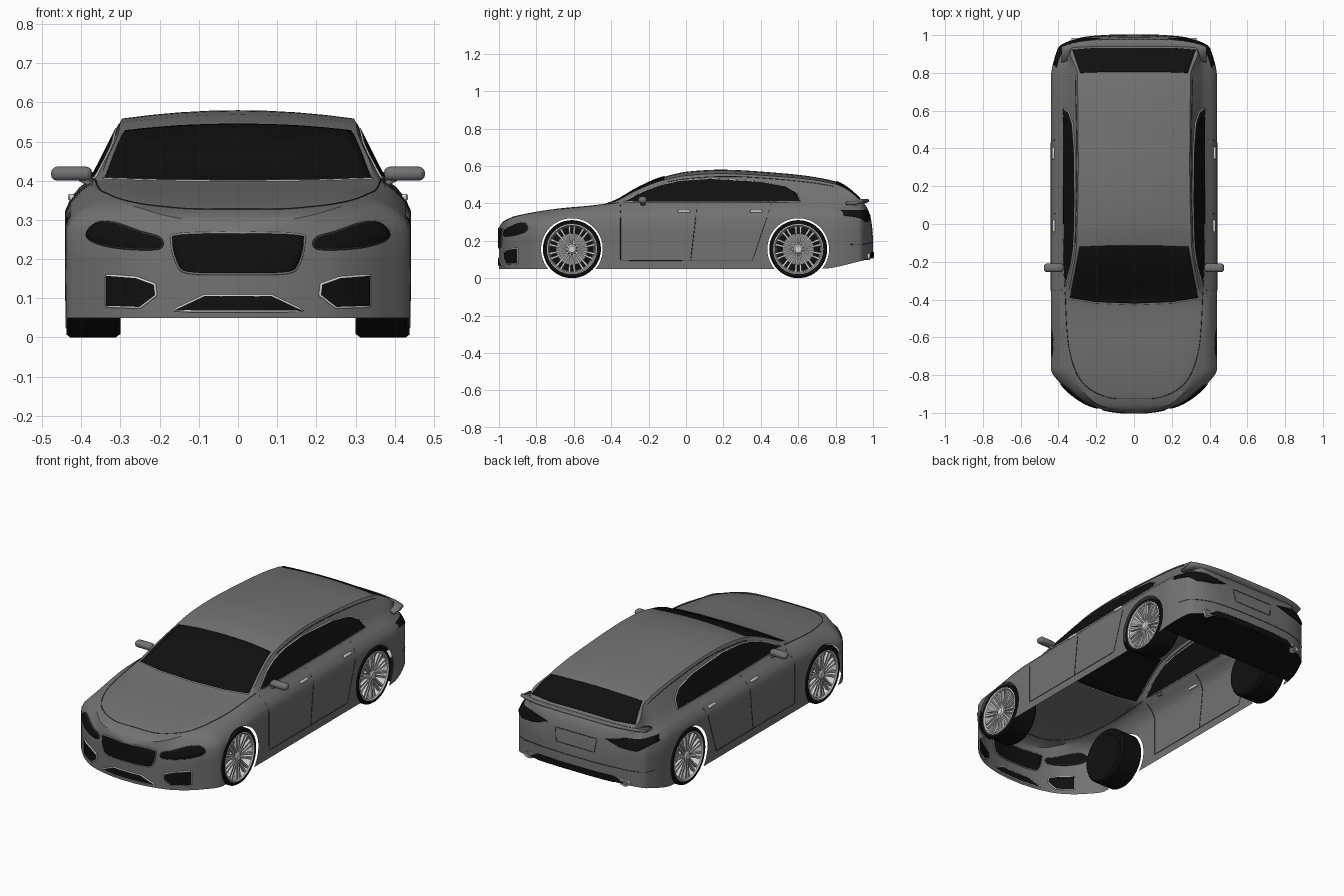
import bpy, bmesh, math
from mathutils import Vector, Matrix
from mathutils.bvhtree import BVHTree

old = bpy.data.objects.get("Cube")
if old:
    bpy.data.objects.remove(old)


def material(name, value):
    m = bpy.data.materials.new(name)
    m.use_nodes = True
    m.diffuse_color = (value, value, value, 1)
    m.node_tree.nodes["Principled BSDF"].inputs["Base Color"].default_value = m.diffuse_color
    return m


PAINT = material("grey paint", 0.17)
BLACK = material("black glass and rubber", 0.005)
SEAM = material("dark seam", 0.03)
SILVER = material("silver metal", 0.65)
STEEL = material("steel grey", 0.25)


def add(name, bm, *mats):
    """Turn a bmesh into a smooth-shaded object."""
    bmesh.ops.recalc_face_normals(bm, faces=bm.faces)
    me = bpy.data.meshes.new(name)
    bm.to_mesh(me)
    me.shade_smooth()
    me.set_sharp_from_angle(angle=math.radians(32))
    for m in mats:
        me.materials.append(m)
    ob = bpy.data.objects.new(name, me)
    bpy.context.collection.objects.link(ob)
    return ob


def mirror(ob):
    ob.modifiers.new("mirror", 'MIRROR').use_mirror_merge = False


def curve(keys):
    """Smooth interpolation through keys without overshoot."""
    xs, ys = zip(*keys)
    d = [(b[1] - a[1]) / (b[0] - a[0]) for a, b in zip(keys, keys[1:])]
    m = [d[0]] + [2 * a * b / (a + b) if a * b > 0 else 0 for a, b in zip(d, d[1:])] + [d[-1]]

    def f(x):
        i = max(k for k in range(len(d)) if k == 0 or x >= xs[k])
        h = xs[i + 1] - xs[i]
        t = (x - xs[i]) / h
        u = 1 - t
        return (ys[i] * (1 + 2 * t) * u * u + h * m[i] * t * u * u
                + ys[i + 1] * t * t * (3 - 2 * t) - h * m[i + 1] * t * t * u)
    return f


# Body: cross-sections lofted from nose to tail
width = curve([(-1, .05), (-.99, .13), (-.95, .26), (-.855, .38), (-.765, .44),
               (.77, .44), (.93, .40), (.97, .33), (.99, .24), (1, .1)])
crown = curve([(-1, .27), (-.98, .3), (-.95, .318), (-.9, .335), (-.7, .37), (-.42, .4),
               (-.25, .487), (-.14, .535), (.02, .571), (.18, .58), (.5, .562),
               (.79, .52), (.96, .39), (.985, .33), (1, .22)])
belt = curve([(-1, .24), (-.95, .29), (-.85, .325), (-.7, .352), (-.42, .393), (0, .4),
              (.6, .405), (.9, .39), (.96, .37), (.985, .3), (1, .2)])
edge = curve([(-1, .03), (-.95, .2), (-.85, .29), (-.7, .335), (-.42, .35), (-.12, .305),
              (.3, .295), (.79, .3), (.93, .345), (1, .1)])
floor = curve([(-1, .05), (.72, .05), (.93, .09), (1, .11)])
SIDE = [(0, 0), (0, .3), (0, .55), (0, .78), (.2, .86), (.55, .94), (1, 1)]


def section(y):
    w, zb, zc, zf = width(y), belt(y), crown(y), floor(y)
    wb = w - min(.065, .15 * w)
    xe, ze = min(edge(y), wb - .01), zb + (zc - zb) * .88
    half = [(w - (w - wb) * o, zf + t * (zb - zf)) for o, t in SIDE]
    half += [(wb + (xe - wb) * t, zb + (ze - zb) * t) for t in (.33, .67, 1)]
    half += [(xe * f, ze + (zc - ze) * (1 - f * f)) for f in (.75, .5, .25, 0)]
    ring = half + [(-x, z) for x, z in half[-2::-1]]
    return [Vector((x, y, z)) for x, z in ring]


bm = bmesh.new()
STEPS = 100
rings = [[bm.verts.new(p) for p in section(math.sin((i / STEPS - .5) * math.pi))]
         for i in range(STEPS + 1)]
for a, b in zip(rings, rings[1:]):
    for j in range(len(a)):
        k = (j + 1) % len(a)
        bm.faces.new((a[j], a[k], b[k], b[j]))
bm.faces.new(rings[0])
bm.faces.new(rings[-1])
bmesh.ops.recalc_face_normals(bm, faces=bm.faces)
surface = BVHTree.FromBMesh(bm)
body = add("body_shell", bm, PAINT, BLACK)

# Wheel arches cut through the shell, then the underside is opened
AXLES = (-.61, .6)
HUB_Z, ARCH_R = .155, .165
for y in AXLES:
    bm = bmesh.new()
    bmesh.ops.create_cone(bm, cap_ends=True, segments=64, radius1=ARCH_R, radius2=ARCH_R, depth=1.2,
                          matrix=Matrix.Translation((0, y, HUB_Z)) @ Matrix.Rotation(math.pi / 2, 4, 'Y'))
    cutter = add("arch_cutter", bm)
    cutter.hide_render = True
    cutter.hide_set(True)
    mod = body.modifiers.new("arch", 'BOOLEAN')
    mod.object, mod.operation, mod.solver = cutter, 'DIFFERENCE', 'EXACT'
graph = bpy.context.evaluated_depsgraph_get()
bm = bmesh.new()
bm.from_object(body, graph)
body.modifiers.clear()
for ob in [o for o in bpy.data.objects if o.name.startswith("arch_cutter")]:
    bpy.data.objects.remove(ob)
bm.normal_update()
doomed = []
for f in bm.faces:
    c, n = f.calc_center_median(), f.normal
    in_arch = any(math.hypot(c.y - y, c.z - HUB_Z) < ARCH_R + .005 for y in AXLES)
    under = n.z < -.85 and c.z < .12
    f.material_index = int(under)
    if (in_arch and abs(n.x) < .3) or (under and c.y < .77):
        doomed.append(f)
bmesh.ops.delete(bm, geom=doomed, context='FACES')
bm.to_mesh(body.data)
bm.free()
body.data.shade_smooth()
body.data.set_sharp_from_angle(angle=math.radians(32))

# Fitted details: outlines projected on the body from one direction
VIEWS = {
    "front": (lambda u, v: (u, -1.1, v), (0, 1, 0)),
    "back": (lambda u, v: (u, 1.1, v), (0, -1, 0)),
    "top": (lambda u, v: (u, v, .8), (0, 0, -1)),
    "side": (lambda u, v: (.6, u, v), (-1, 0, 0)),
}


def hit(view, u, v):
    origin, direction = VIEWS[view]
    start = Vector(origin(u, v))
    return surface.ray_cast(start, Vector(direction))[0] or surface.find_nearest(start)[0]


def dense(pts, closed, smooth, n=8):
    """Resample a polyline, straight or rounded."""
    pts = [Vector(p) for p in pts]
    count, out = len(pts), []
    for i in range(count if closed else count - 1):
        p0, p1, p2, p3 = (pts[(i + k) % count] if closed else pts[min(max(i + k, 0), count - 1)]
                          for k in (-1, 0, 1, 2))
        for s in range(n):
            t = s / n
            p = p1.lerp(p2, t)
            if smooth:
                p = p1 + ((p2 - p0) * t + (2 * p0 - 5 * p1 + 4 * p2 - p3) * t * t
                          + (3 * p1 - p0 - 3 * p2 + p3) * t ** 3) / 2
            out.append(p)
    return out if closed else out + [pts[-1]]


def line(name, view, pts, mat=SEAM, r=.002, closed=False, smooth=False, both=True):
    cu = bpy.data.curves.new(name, 'CURVE')
    cu.dimensions, cu.bevel_depth, cu.bevel_resolution = '3D', r, 1
    path = [hit(view, *p) for p in dense(pts, closed, smooth)]
    for s in (1, -1) if both else (1,):
        sp = cu.splines.new('POLY')
        sp.points.add(len(path) - 1)
        sp.use_cyclic_u = closed
        for q, p in zip(sp.points, path):
            q.co = (p.x * s, p.y, p.z, 1)
    cu.materials.append(mat)
    bpy.context.collection.objects.link(bpy.data.objects.new(name, cu))


def panel(name, view, pts, mat=BLACK, smooth=False, both=True, trim=None, layers=10):
    outline = dense(pts, True, smooth)
    mid = sum(outline, Vector((0, 0))) / len(outline)
    bm = bmesh.new()
    loops = [[bm.verts.new(hit(view, *mid.lerp(p, k / layers))) for p in outline]
             for k in range(1, layers + 1)]
    hub = bm.verts.new(hit(view, *mid))
    for j in range(len(outline)):
        i = j - 1
        bm.faces.new((hub, loops[0][i], loops[0][j]))
        for a, b in zip(loops, loops[1:]):
            bm.faces.new((a[i], b[i], b[j], a[j]))
    ob = add(name, bm, mat)
    solid = ob.modifiers.new("thickness", 'SOLIDIFY')
    solid.thickness, solid.offset = .008, 0
    if both:
        mirror(ob)
    if trim:
        line(name + "_trim", view, pts, trim, .0045, True, smooth, both)


def sym(pts):
    return pts + [(-u, v) for u, v in reversed(pts) if u]


# Glass
panel("windshield", "top", sym([(0, -.42), (.2, -.412), (.34, -.39), (.312, -.25), (.288, -.12), (.15, -.115)]),
      both=False, layers=16)
line("windshield_sill", "top", sym([(0, -.425), (.2, -.417), (.345, -.393)])[::-1][2:], SILVER, .003, both=True)
panel("rear_window", "top", sym([(0, .93), (.2, .93), (.325, .92), (.285, .80), (.15, .805)]), both=False, layers=14)
panel("side_windows", "side", [(-.33, .408), (-.22, .465), (-.13, .498), (-.03, .52), (.13, .53), (.39, .515),
                               (.53, .49), (.59, .455), (.61, .41), (.3, .408), (0, .408)], trim=SILVER, layers=14)

# Front lamps and openings
panel("headlights", "front", [(.385, .265), (.36, .29), (.315, .29), (.25, .268), (.2, .252), (.205, .228),
                              (.3, .23), (.365, .245)], smooth=True, trim=SEAM)
panel("grille", "front", sym([(0, .266), (.15, .262), (.168, .245), (.155, .19), (.125, .166), (0, .163)]),
      smooth=True, both=False, trim=STEEL)
panel("fog_vents", "front", [(.335, .158), (.335, .08), (.25, .077), (.21, .108), (.213, .135), (.26, .152)], trim=SILVER)
panel("lower_intake", "front", sym([(.085, .106), (.165, .068)]), both=False, trim=SILVER)

# Rear lamps, number plate and lower bumper
panel("rear_lamps", "back", [(.18, .335), (.3, .362), (.41, .362), (.425, .335), (.36, .3), (.27, .308)])
line("number_plate_frame", "back", sym([(.13, .32), (.12, .245)]), closed=True, both=False)
panel("rear_diffuser", "back", sym([(.24, .14), (.29, .112), (.24, .107)]), both=False)
line("rear_bumper_crease", "back", [(0, .19), (.25, .19), (.42, .18)])

# Panel seams
line("hood_seam", "top", [(.365, -.36), (.345, -.65), (.28, -.83), (.15, -.915), (0, -.925)], smooth=True)
line("roof_seam", "top", [(.312, -.1), (.302, .3), (.31, .79)], smooth=True)
line("front_door_seam", "side", [(-.35, .39), (-.35, .095), (.025, .095), (.06, .395)])
line("rear_door_seam", "side", [(.025, .095), (.355, .095), (.455, .395)])


def block(name, mat, centre, size, bevel, turn=0):
    bm = bmesh.new()
    bmesh.ops.create_cube(bm, size=1, matrix=Matrix.Translation(centre) @ Matrix.Rotation(turn, 4, 'Y')
                          @ Matrix.Diagonal((*size, 1)))
    bmesh.ops.bevel(bm, geom=bm.edges[:], offset=bevel, segments=3, affect='EDGES', profile=.5)
    mirror(add(name, bm, mat))


# Mirrors and door handles
block("mirror_housings", PAINT, (.425, -.232, .418), (.105, .045, .036), .016)
block("mirror_stalks", PAINT, (.385, -.23, .396), (.05, .025, .014), .005, -.5)
for name, y in (("front_handles", -.01), ("rear_handles", .375)):
    block(name, SILVER, (hit("side", y, .358).x + .003, y, .358), (.014, .065, .016), .005)

# Tailgate spoiler follows the curve of the tail
bm = bmesh.new()
rows = []
for i in range(25):
    x = (i / 12 - 1) * .385
    k = (abs(x) / .385) ** 4
    rows.append([bm.verts.new(p) for p in ((x, .885 - .03 * k, .392), (x, .945 - .03 * k, .396), (x, .98 - .04 * k, .408))])
for a, b in zip(rows, rows[1:]):
    for j in (0, 1):
        bm.faces.new((a[j], a[j + 1], b[j + 1], b[j]))
add("tailgate_spoiler", bm, PAINT).modifiers.new("thickness", 'SOLIDIFY').thickness = .016


def lathe(name, profile, mat, axis='X', segments=56):
    """Spin (along, radius) points about the chosen axis."""
    bm = bmesh.new()
    verts = [bm.verts.new((a, 0, r) if axis == 'X' else (0, a, r)) for a, r in profile]
    edges = [bm.edges.new(e) for e in zip(verts, verts[1:])]
    bmesh.ops.spin(bm, geom=verts + edges, cent=(0, 0, 0), steps=segments, angle=math.tau,
                   axis=(1, 0, 0) if axis == 'X' else (0, 1, 0))
    bmesh.ops.remove_doubles(bm, verts=bm.verts[:], dist=.0001)
    return add(name, bm, mat)


# Exhaust pipes
pipe = lathe("exhaust_pipes", [(-.08, .02), (.02, .024), (.02, .018), (-.06, .015), (-.06, 0)], SILVER, 'Y', 24)
pipe.data.transform(Matrix.Translation((.3, .965, .115)) @ Matrix.Diagonal((1.3, 1, .8, 1)))
mirror(pipe)

# One wheel, outer side toward +x, then copied to every corner
tyre = lathe("tyre", [(-.06, 0), (-.06, .11), (-.07, .125), (-.07, .146), (-.058, .155), (.058, .155),
                      (.068, .148), (.068, .133)], BLACK)
rim = lathe("rim", [(.068, .134), (.07, .129), (.064, .123), (0, .118), (-.058, .116)], SILVER)
disc = lathe("brake_disc", [(.01, .03), (.02, .03), (.02, .085), (.01, .085)], STEEL)
hub = lathe("hub", [(.064, 0), (.064, .018), (.058, .026), (.02, .03)], SILVER, 'X', 24)
bm = bmesh.new()
for i in range(10):
    for s in (-1, 1):
        shape = [(s * .003, .02), (s * .009, .022), (s * .02, .124), (s * .008, .124)]
        verts = [bm.verts.new((.062 if r > .1 else .056, a, r)) for a, r in shape]
        face = bm.faces.new(verts)
        back = bmesh.ops.extrude_face_region(bm, geom=[face])["geom"]
        moved = [g for g in back if isinstance(g, bmesh.types.BMVert)]
        bmesh.ops.translate(bm, verts=moved, vec=(-.016, 0, 0))
        bmesh.ops.rotate(bm, verts=verts + moved, cent=(0, 0, 0), matrix=Matrix.Rotation(i * math.tau / 10, 3, 'X'))
spokes = add("spokes", bm, SILVER)
corners = [(s, y) for s in (1, -1) for y in AXLES]
for part in (tyre, rim, disc, hub, spokes):
    for n, (s, y) in enumerate(corners):
        ob = part if n == 0 else part.copy()
        if n:
            bpy.context.collection.objects.link(ob)
        ob.name = f"{'left' if s > 0 else 'right'}_{'front' if y < 0 else 'rear'}_{part.data.name}"
        ob.location = (.37 * s, y, HUB_Z)
        ob.rotation_euler.z = 0 if s > 0 else math.pi
